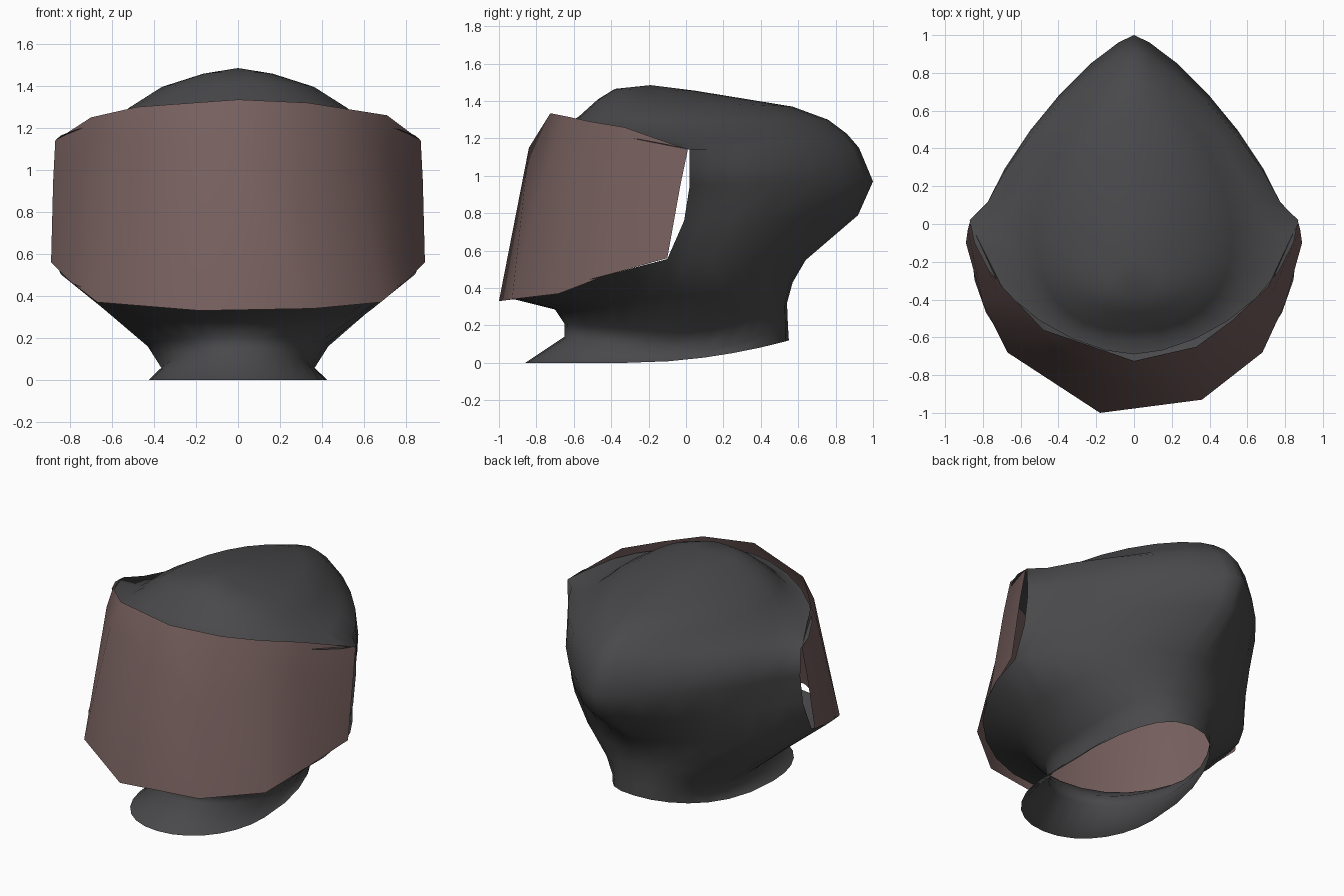
import bpy, bmesh, math

if "Cube" in bpy.data.objects:
    bpy.data.objects.remove(bpy.data.objects["Cube"])


def material(name, rgb):
    m = bpy.data.materials.new(name)
    m.diffuse_color = (*rgb, 1)
    m.use_nodes = True
    m.node_tree.nodes["Principled BSDF"].inputs["Base Color"].default_value = m.diffuse_color
    return m


def finish(bm, name, mat):
    me = bpy.data.meshes.new(name)
    bm.to_mesh(me)
    bm.free()
    me.materials.append(mat)
    for p in me.polygons:
        p.use_smooth = True
    ob = bpy.data.objects.new(name, me)
    bpy.context.collection.objects.link(ob)
    return ob


charcoal = material("charcoal cloth", (0.066, 0.066, 0.07))
brown = material("dusty brown", (0.18, 0.115, 0.11))

# Hood: closed rings from crown to collar, each given by
# back (y, z), side (x, y, z), front (y, z) and back-curve exponent
RINGS = [
    (0.05, 1.455, 0.17, -0.20, 1.455, -0.38, 1.465, 2.0),
    (0.57, 1.37, 0.37, -0.12, 1.39, -0.47, 1.41, 1.75),
    (0.76, 1.30, 0.52, -0.05, 1.295, -0.57, 1.32, 1.6),
    (0.86, 1.225, 0.65, 0.02, 1.175, -0.62, 1.285, 1.4),
    (0.925, 1.15, 0.87, 0.02, 1.14, -0.69, 1.28, 1.3),
    (1.00, 0.97, 0.865, 0.02, 0.95, -0.75, 0.95, 1.3),
    (0.92, 0.79, 0.865, -0.01, 0.76, -0.80, 0.76, 1.3),
    (0.64, 0.55, 0.865, -0.10, 0.555, -0.92, 0.34, 1.5),
    (0.57, 0.43, 0.66, -0.07, 0.36, -0.70, 0.285, 1.9),
    (0.54, 0.32, 0.43, -0.04, 0.16, -0.65, 0.21, 2.4),
    (0.545, 0.20, 0.36, -0.10, 0.05, -0.65, 0.14, 2.5),
    (0.55, 0.12, 0.425, -0.33, 0.00, -0.86, 0.00, 2.3),
]
N = 28
Q = N // 4
BROW, JAW = 4, 7


def ring_point(k, i):
    yb, zb, xs, ys, zs, yf, zf, pb = RINGS[k]
    a = 2 * math.pi * i / N
    s, c = math.sin(a), math.cos(a)
    back = c > 1e-6
    if back and BROW <= k < JAW:      # opening edge flares past the head
        xs *= 0.93
    e = 2 / (pb if back else 1.7 if k == BROW else 2.3 if k < 3 else 2.1)
    t = abs(c) ** e if abs(c) > 1e-6 else 0
    x = math.copysign(abs(s) ** e if abs(s) > 1e-6 else 0, s) * xs
    y = ys + ((yb if back else yf) - ys) * t
    z = zs + (zb - zs) * t ** 2 if back else zs + (zf - zs) * t
    return x, y, z


bm = bmesh.new()
rows = [[bm.verts.new(ring_point(k, i)) for i in range(N)] for k in range(len(RINGS))]
top = bm.verts.new((0, -0.19, 1.485))
for i in range(N):
    j = (i + 1) % N
    bm.faces.new((top, rows[0][i], rows[0][j]))
    for k in range(len(rows) - 1):
        if BROW <= k < JAW and Q <= i < 3 * Q:   # face opening
            continue
        bm.faces.new((rows[k][i], rows[k + 1][i], rows[k + 1][j], rows[k][j]))
bmesh.ops.delete(bm, geom=[v for v in bm.verts if not v.link_faces], context='VERTS')
bmesh.ops.recalc_face_normals(bm, faces=bm.faces[:])
if max(bm.faces, key=lambda f: f.calc_center_median().z).normal.z < 0:
    bmesh.ops.reverse_faces(bm, faces=bm.faces[:])
finish(bm, "hood", charcoal)

# Face mask: coarse wrapped sheet, rows from top edge to bottom edge
MASK = [
    [(-.87, .01, 1.14), (-.70, -.33, 1.25), (-.48, -.56, 1.30), (0, -.725, 1.335),
     (.33, -.65, 1.32), (.52, -.51, 1.29), (.71, -.33, 1.26), (.87, .01, 1.14)],
    [(-.88, -.03, .95), (-.72, -.37, 1.13), (-.52, -.62, 1.14), (-.04, -.84, 1.15),
     (.30, -.80, .86), (.56, -.60, 1.02), (.73, -.37, 1.05), (.88, -.03, .95)],
    [(-.89, -.10, .56), (-.80, -.42, .47), (-.67, -.68, .37), (-.18, -1.0, .33),
     (.36, -.93, .34), (.68, -.68, .37), (.80, -.42, .47), (.89, -.10, .56)],
]
bm = bmesh.new()
rows = [[bm.verts.new(p) for p in row] for row in MASK]
for a, b in zip(rows, rows[1:]):
    for i in range(len(a) - 1):
        bm.faces.new((a[i], b[i], b[i + 1], a[i + 1]))
finish(bm, "face_mask", brown)
